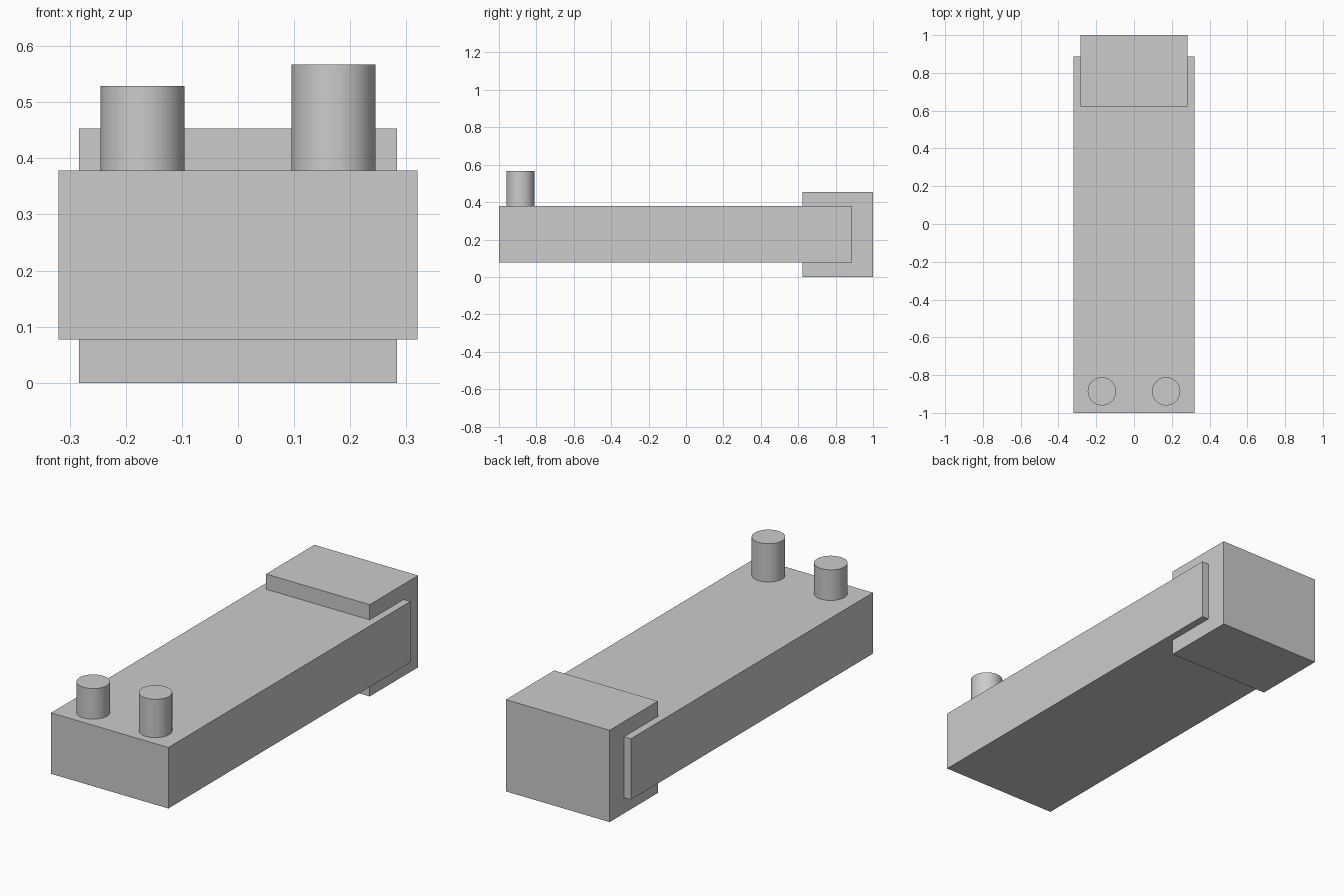
import bpy
import math

cube = bpy.data.objects.get("Cube")
if cube:
    bpy.data.objects.remove(cube, do_unlink=True)

# Single plain grey material
grey = bpy.data.materials.new("plain_grey")
grey.use_nodes = True
colour = (0.6, 0.6, 0.6, 1)
grey.diffuse_color = colour
grey.node_tree.nodes["Principled BSDF"].inputs["Base Color"].default_value = colour


def box(name, low, high):
    centre = [(a + b) / 2 for a, b in zip(low, high)]
    bpy.ops.mesh.primitive_cube_add(size=1, location=centre)
    obj = bpy.context.object
    obj.name = name
    obj.scale = [b - a for a, b in zip(low, high)]
    bpy.ops.object.transform_apply(location=False, rotation=False, scale=True)
    obj.data.materials.append(grey)
    return obj


def peg(name, x, top):
    bottom = body_top - 0.02
    bpy.ops.mesh.primitive_cylinder_add(
        vertices=48, radius=0.075, depth=top - bottom,
        location=(x, -0.886, (top + bottom) / 2))
    obj = bpy.context.object
    obj.name = name
    bpy.ops.object.shade_smooth_by_angle(angle=math.radians(30))
    obj.data.materials.append(grey)
    return obj


body_top = 0.378

# Long body with a narrower, taller block wrapped around its back end
box("body", (-0.32, -1, 0.077), (0.32, 0.887, body_top))
box("end_block", (-0.283, 0.623, 0), (0.283, 1, 0.453))

# Two upright pegs near the front, the left one taller
peg("right_peg", -0.17, 0.529)
peg("left_peg", 0.17, 0.567)
